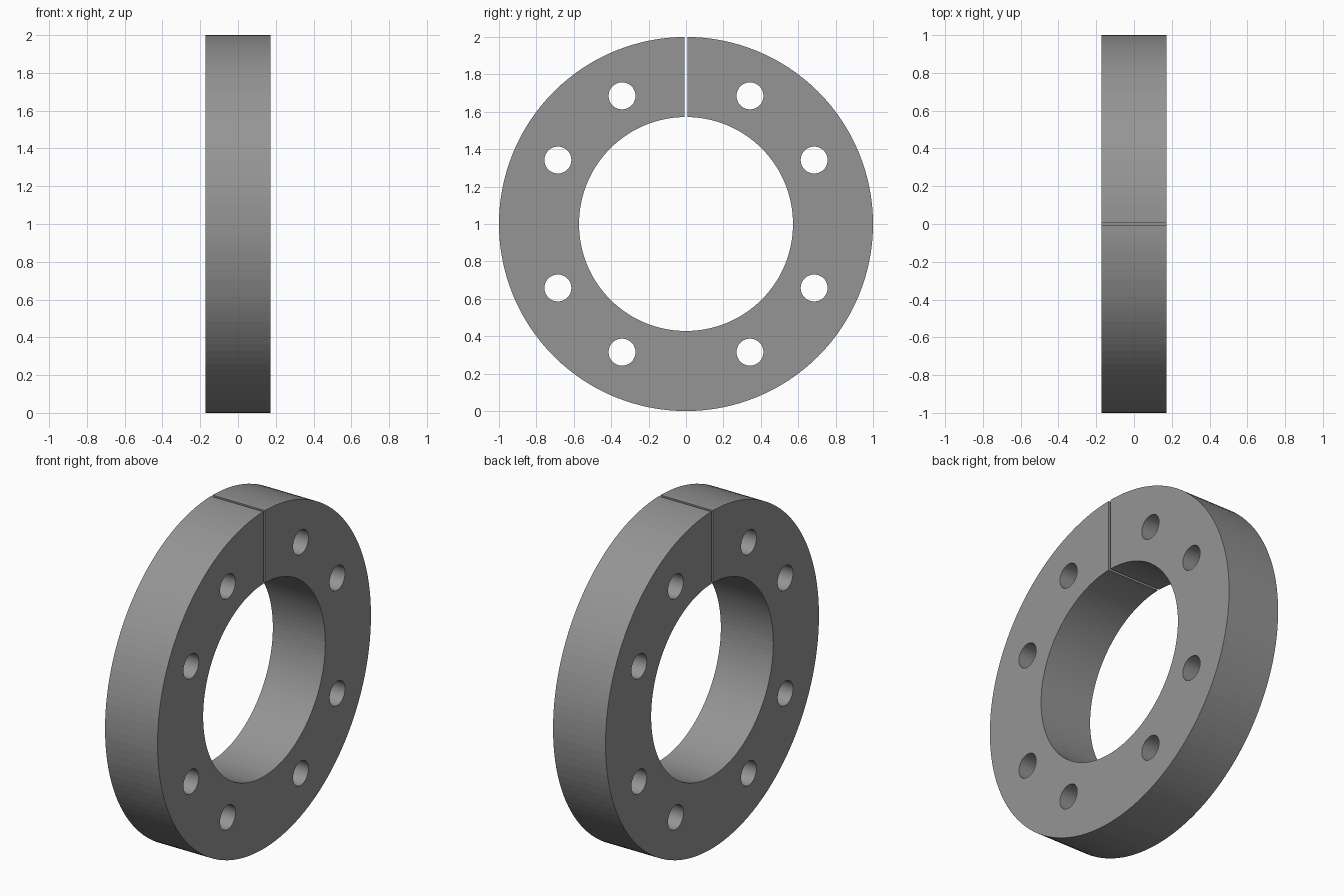
import bpy, bmesh
from math import pi, cos, sin
from mathutils import Matrix, Vector

if "Cube" in bpy.data.objects:
    bpy.data.objects.remove(bpy.data.objects["Cube"])

OUTER, INNER, HALF = 1.0, 0.572, 0.172
BOLT_R, SLOT_W = 0.072, 0.016
CENTRE = Vector((0, 0, 1))


def add_cylinder(bm, radius, length, y=0, z=0, sides=48):
    """Cylinder along x, offset from the ring centre."""
    m = Matrix.Translation(CENTRE + Vector((0, y, z))) @ Matrix.Rotation(pi / 2, 4, 'Y')
    bmesh.ops.create_cone(bm, cap_ends=True, segments=sides, radius1=radius,
                          radius2=radius, depth=length, matrix=m)


def make_object(name, bm):
    mesh = bpy.data.meshes.new(name)
    bm.to_mesh(mesh)
    bm.free()
    obj = bpy.data.objects.new(name, mesh)
    bpy.context.collection.objects.link(obj)
    return obj


# Ring body: outer and inner walls joined by flat annular faces
bm = bmesh.new()
N = 128
profile = [(-HALF, OUTER), (HALF, OUTER), (HALF, INNER), (-HALF, INNER)]
loops = [[bm.verts.new((x, r * cos(2 * pi * i / N), 1 + r * sin(2 * pi * i / N)))
          for i in range(N)] for x, r in profile]
for a, b in zip(loops, loops[1:] + loops[:1]):
    for i in range(N):
        j = (i + 1) % N
        bm.faces.new((a[i], a[j], b[j], b[i]))
bmesh.ops.recalc_face_normals(bm, faces=bm.faces)
ring = make_object("split_clamp_ring", bm)

# Dark grey finish
grey = bpy.data.materials.new("dark_grey")
grey.diffuse_color = (0.3, 0.3, 0.3, 1)
grey.use_nodes = True
grey.node_tree.nodes["Principled BSDF"].inputs["Base Color"].default_value = grey.diffuse_color
ring.data.materials.append(grey)

# Cutter: eight bolt holes and the narrow slot at the top
bm = bmesh.new()
for sy in (-1, 1):
    for sz in (-1, 1):
        for y, z in ((0.342, 0.685), (0.685, 0.342)):
            add_cylinder(bm, BOLT_R, 1.0, sy * y, sz * z)
bmesh.ops.create_cube(bm, size=1, matrix=Matrix.Translation((0, 0, 1.8))
                      @ Matrix.Diagonal((1, SLOT_W, 0.8, 1)))
cutter = make_object("hole_and_slot_cutter", bm)
cutter.hide_render = True

# Cut; the fine facets stay flat-shaded
cut = ring.modifiers.new("cut", 'BOOLEAN')
cut.operation = 'DIFFERENCE'
cut.solver = 'EXACT'
cut.object = cutter
bpy.context.view_layer.objects.active = ring
ring.select_set(True)
bpy.ops.object.modifier_apply(modifier=cut.name)
bpy.data.objects.remove(cutter, do_unlink=True)
